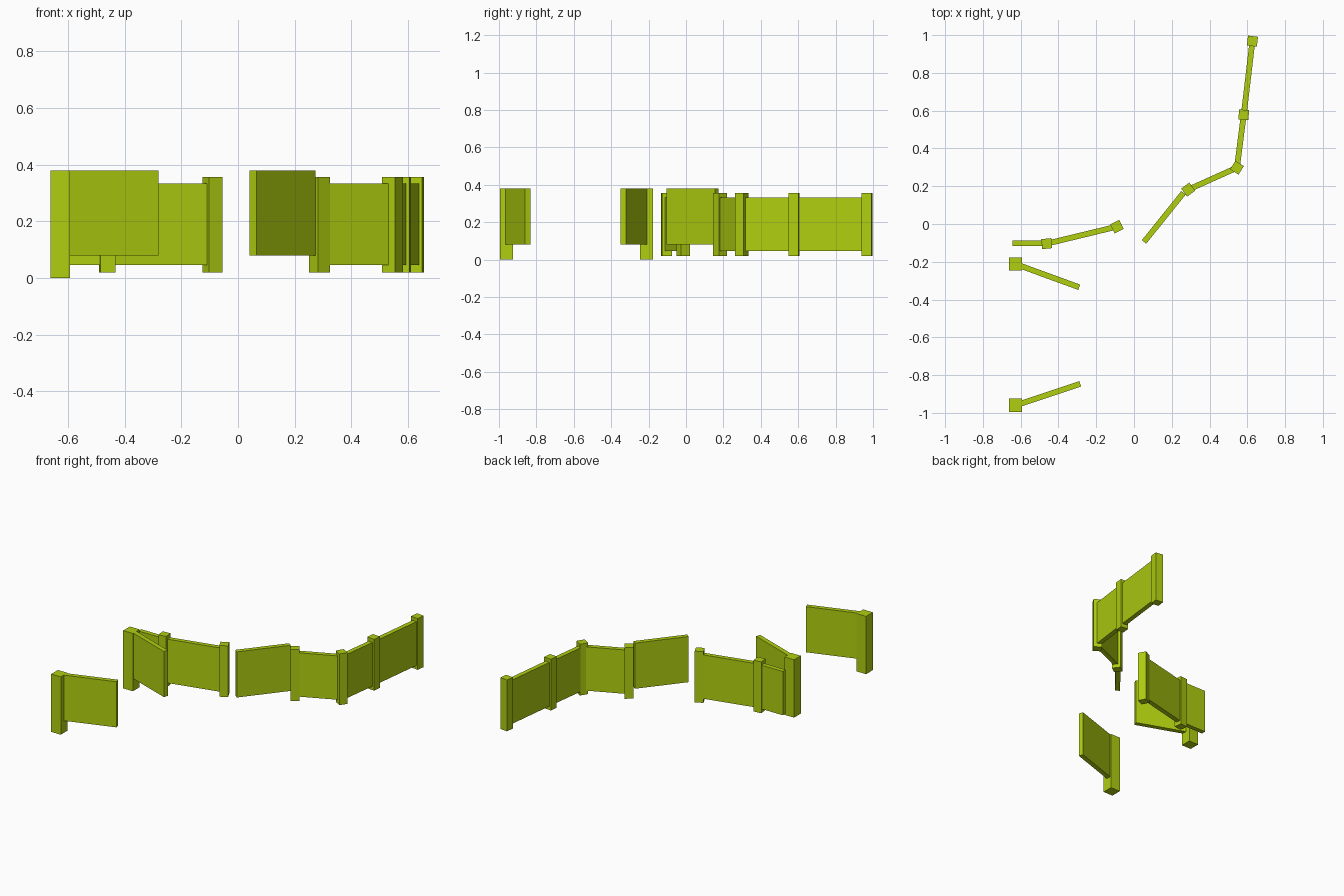
import bpy, math

if "Cube" in bpy.data.objects:
    bpy.data.objects.remove(bpy.data.objects["Cube"])

green = bpy.data.materials.new("lime_green")
green.diffuse_color = (0.43, 0.62, 0.005, 1)
green.use_nodes = True
green.node_tree.nodes["Principled BSDF"].inputs["Base Color"].default_value = green.diffuse_color


def box(name, center, size, angle=0.0):
    bpy.ops.mesh.primitive_cube_add(size=1, location=center, rotation=(0, 0, angle))
    o = bpy.context.object
    o.name = name
    o.scale = size
    bpy.ops.object.transform_apply(location=False, rotation=False, scale=True)
    o.data.materials.append(green)
    return o


def post(name, x, y, width, z0, z1, degrees=0):
    return box(name, (x, y, (z0 + z1) / 2), (width, width, z1 - z0), math.radians(degrees))


def panel(name, a, b, z0, z1, thick=0.03):
    dx, dy = b[0] - a[0], b[1] - a[1]
    return box(name, ((a[0] + b[0]) / 2, (a[1] + b[1]) / 2, (z0 + z1) / 2),
               (math.hypot(dx, dy), thick, z1 - z0), math.atan2(dy, dx))


# Tall gate posts, each with a raised gate leaf swung open
for y, end in ((-0.212, (-0.29, -0.335)), (-0.96, (-0.285, -0.846))):
    post("gate_post", -0.627, y, 0.07, 0, 0.38)
    panel("gate_leaf", (-0.627, y), end, 0.08, 0.38)

# Raised gate leaf hung on the fence line
panel("fence_gate_leaf", (0.053, -0.095), (0.262, 0.165), 0.08, 0.38)

# Fence posts turned to bisect the bends (x, y, degrees)
posts = [(-0.462, -0.104, 6), (-0.09, -0.014, 27), (0.287, 0.182, 37),
         (0.545, 0.298, -32), (0.581, 0.578, -5), (0.627, 0.968, -7)]
for x, y, deg in posts:
    post("fence_post", x, y, 0.053, 0.02, 0.357, deg)

# Fence panels between posts, plus the free end panel
p = [q[:2] for q in posts]
for a, b in (((-0.643, -0.102), (-0.462, -0.102)), (p[0], p[1]),
             (p[2], p[3]), (p[3], p[4]), (p[4], p[5])):
    panel("fence_panel", a, b, 0.045, 0.333)
